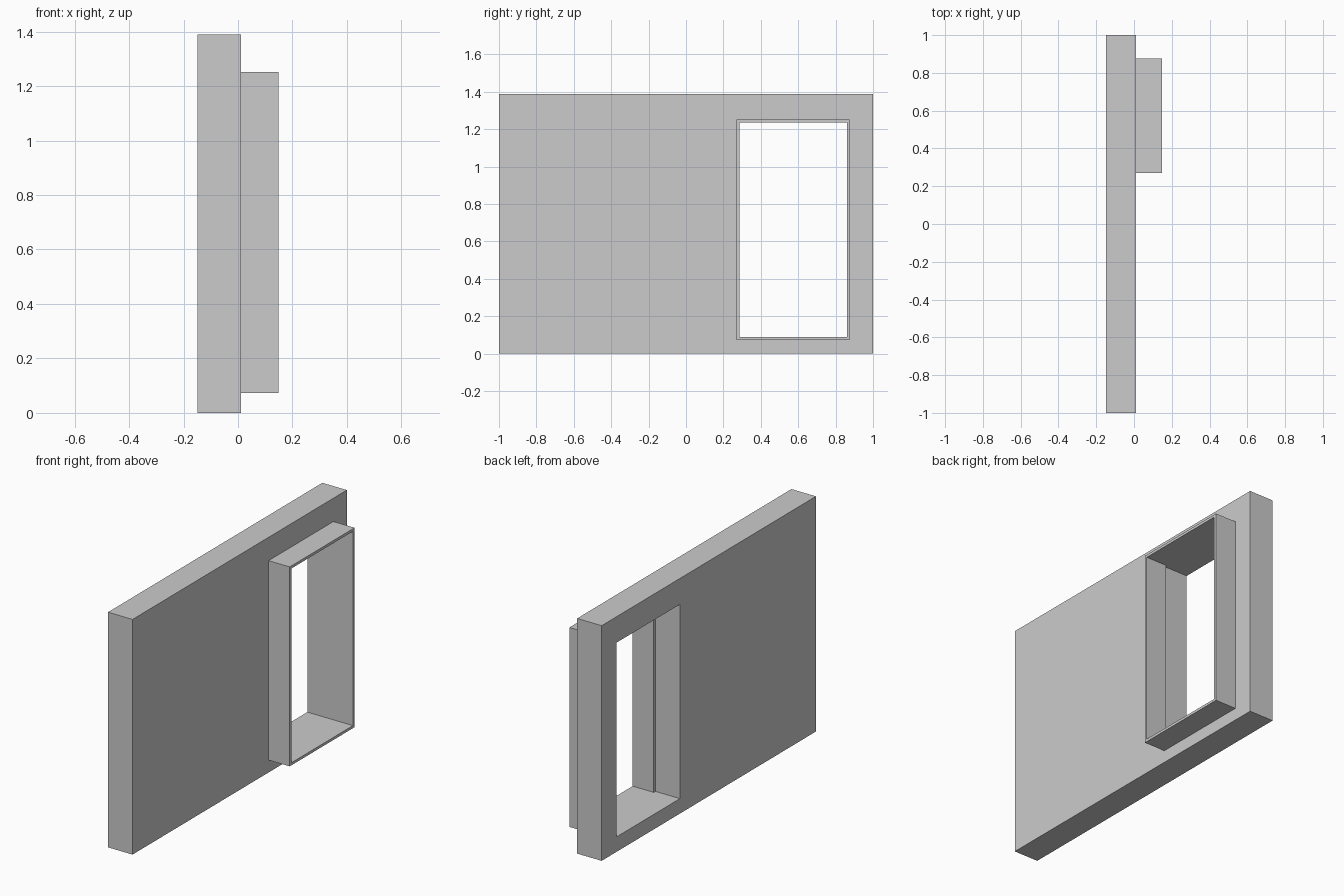
import bpy, bmesh

if "Cube" in bpy.data.objects:
    bpy.data.objects.remove(bpy.data.objects["Cube"])


def slab_with_opening(name, x0, x1, outer, inner):
    """Rectangular slab along x with a rectangular through opening.
    outer / inner are (y0, y1, z0, z1)."""
    bm = bmesh.new()

    def loop(x, r):
        y0, y1, z0, z1 = r
        return [bm.verts.new((x, y, z))
                for y, z in ((y0, z0), (y1, z0), (y1, z1), (y0, z1))]

    rings = [loop(x0, outer), loop(x1, outer), loop(x1, inner), loop(x0, inner)]
    # Outer sides, front rim, opening sides, back rim
    for a, b in zip(rings, rings[1:] + rings[:1]):
        for i in range(4):
            j = (i + 1) % 4
            bm.faces.new((a[i], a[j], b[j], b[i]))
    bmesh.ops.recalc_face_normals(bm, faces=bm.faces)
    mesh = bpy.data.meshes.new(name)
    bm.to_mesh(mesh)
    bm.free()
    obj = bpy.data.objects.new(name, mesh)
    bpy.context.collection.objects.link(obj)
    return obj


X_BACK, X_FACE, X_FRONT = -0.149, 0.011, 0.149
Y0, Y1, Z0, Z1 = 0.27, 0.875, 0.073, 1.251   # frame outline
T = 0.0155                                   # frame thickness

# Wall panel: opening is flush with the frame inside, except on its low-y side
slab_with_opening("wall_panel", X_BACK, X_FACE,
                  (-1, 1, 0, 1.389), (Y0, Y1 - T, Z0 + T, Z1 - T))

# Thin frame projecting from the wall
slab_with_opening("window_frame", X_FACE, X_FRONT,
                  (Y0, Y1, Z0, Z1), (Y0 + T, Y1 - T, Z0 + T, Z1 - T))
